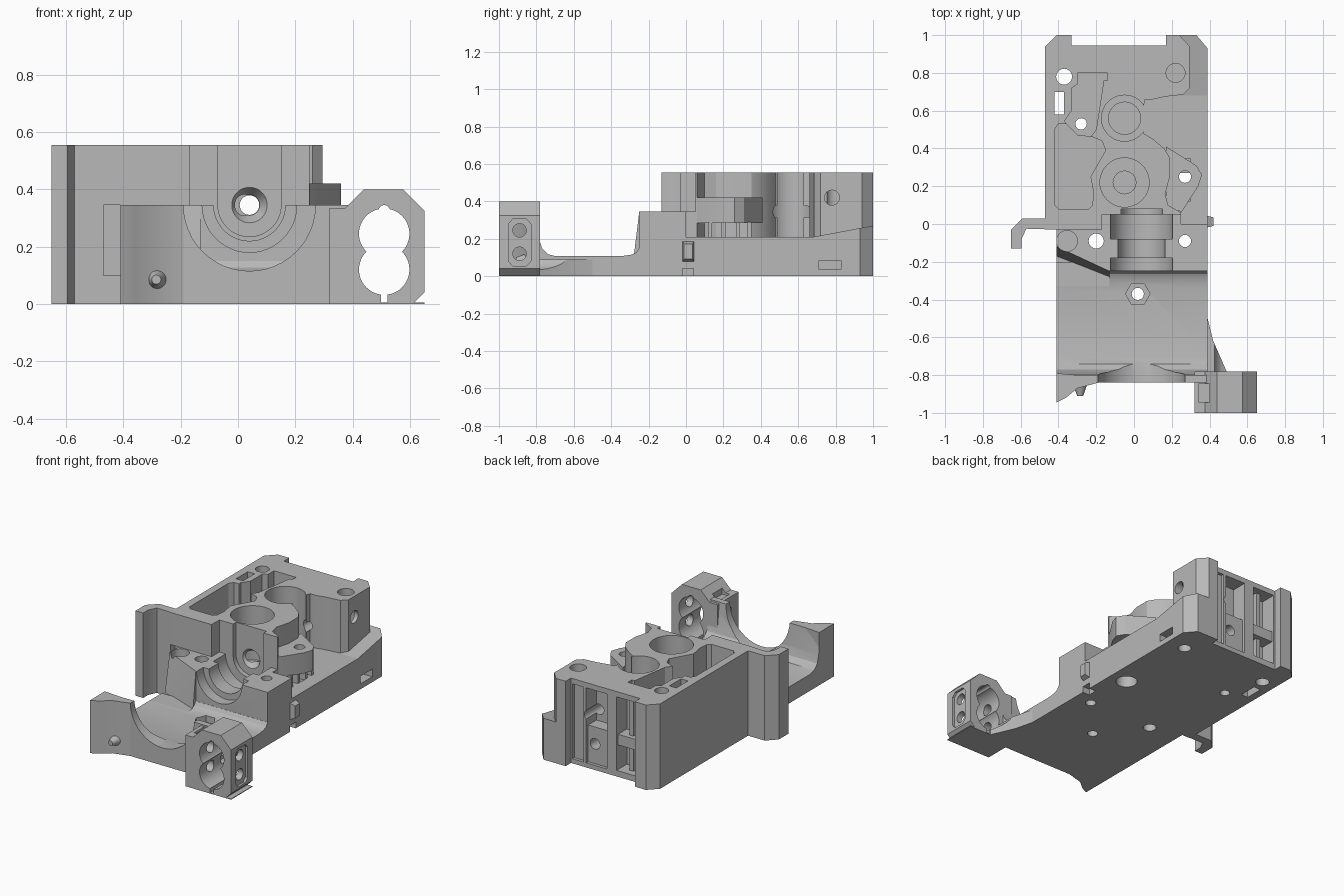
import bpy
import bmesh
import math
from mathutils import Vector

old = bpy.data.objects.get("Cube")
if old:
    bpy.data.objects.remove(old, do_unlink=True)

grey = bpy.data.materials.new("grey plastic")
grey.use_nodes = True
tone = (.48, .48, .48, 1)
grey.diffuse_color = tone
grey.node_tree.nodes["Principled BSDF"].inputs["Base Color"].default_value = tone
parts = []


def prism(name, axis, points, low, high, taper=1):
    """Extrude a flat outline along an axis; taper scales the far end."""
    place = {"x": lambda a, b, h: (h, a, b),
             "y": lambda a, b, h: (a, h, b),
             "z": lambda a, b, h: (a, b, h)}[axis]
    n = len(points)
    ca, cb = sum(p[0] for p in points) / n, sum(p[1] for p in points) / n
    bm = bmesh.new()
    near = [bm.verts.new(place(a, b, low)) for a, b in points]
    far = [bm.verts.new(place(ca + (a - ca) * taper, cb + (b - cb) * taper, high))
           for a, b in points]
    bm.faces.new(near)
    bm.faces.new(far)
    for i in range(n):
        j = (i + 1) % n
        bm.faces.new((near[i], near[j], far[j], far[i]))
    bmesh.ops.recalc_face_normals(bm, faces=bm.faces)
    mesh = bpy.data.meshes.new(name)
    bm.to_mesh(mesh)
    bm.free()
    obj = bpy.data.objects.new(name, mesh)
    bpy.context.scene.collection.objects.link(obj)
    return obj


def part(*args, **kw):
    obj = prism(*args, **kw)
    obj.data.materials.append(grey)
    parts.append(obj)
    return obj


def rect(a, b, c, d):
    return [(a, c), (b, c), (b, d), (a, d)]


def circle(a, b, r, n=48):
    return [(a + r * math.cos(math.tau * i / n), b + r * math.sin(math.tau * i / n))
            for i in range(n)]


def cut(targets, axis, points, low, high, taper=1):
    """Subtract a prism from each target and bake the result."""
    tool = prism("cutter", axis, points, low, high, taper)
    tool.hide_render = True
    for obj in targets:
        mod = obj.modifiers.new("cut", "BOOLEAN")
        mod.operation, mod.solver, mod.object = "DIFFERENCE", "EXACT", tool
        graph = bpy.context.evaluated_depsgraph_get()
        mesh = bpy.data.meshes.new_from_object(obj.evaluated_get(graph))
        obj.modifiers.clear()
        obj.data = mesh
    bpy.data.objects.remove(tool, do_unlink=True)


# Lower body and its sloped side ledge
back_edge = [(.17, 1), (.17, .945), (-.33, .945), (-.33, 1), (-.41, 1), (-.47, .94)]
base = part("lower_body", "z", [(-.47, -.03), (.39, -.03), (.39, .93), (.33, 1)] + back_edge, 0, .21)
ledge = part("side_ledge", "x", [(.68, .15), (1, .15), (1, .27), (.68, .21)], .2, .39)
cut([ledge], "z", [(.3, 1.035), (.42, .895), (.5, 1.1)], 0, .5)

# Upper body with the open right side
upper = part("upper_body", "z", [
    (-.47, -.03), (.25, -.03), (.25, .06), (.18, .1), (.165, .16), (.19, .25), (.19, .35),
    (.16, .4), (.1, .45), (.05, .48), (.05, .62), (.06, .66), (.1, .66), (.17, .675), (.26, .685),
    (.295, .72), (.295, .94), (.24, 1)] + back_edge, .21, .555)
body = [base, upper]

# Side lug on small fins
lug = part("side_lug", "z", [(.17, .085), (.24, .07), (.25, .06), (.34, .2), (.36, .26), (.33, .31),
                             (.17, .41)], .285, .42)
for y in (.12, .19, .27, .33):
    part("lug_fin", "z", rect(.15, .3, y, y + .02), .2, .29)

# Deep pocket along the left wall and the lever pocket
cut(body, "z", [(-.4, .08), (-.24, .08), (-.22, .1), (-.215, .17), (-.23, .25), (-.19, .32),
                (-.15, .39), (-.17, .44), (-.22, .46), (-.3, .47), (-.36, .53), (-.4, .53),
                (-.42, .5), (-.42, .1)], .12, .6)
cut([upper], "z", [(-.33, .6), (-.365, .55), (-.36, .5), (-.32, .46), (-.28, .45), (-.23, .46),
                   (-.2, .5), (-.16, .76), (-.14, .76), (-.14, .8), (-.3, .8), (-.3, .74),
                   (-.33, .72)], .26, .6)

# Gear bores
cut(body, "z", circle(-.05, .22, .13), .2, .6)
cut([base], "z", circle(-.05, .22, .06), .08, .3)
cut([upper], "z", circle(-.05, .56, .122), .2, .6)
cut([base], "z", circle(-.05, .56, .085), .1, .3)

# Front mount with a steep slanted left shoulder
mount = part("nozzle_mount", "z", [(-.41, -.12), (-.13, -.25), (.39, -.25), (.39, 0), (-.41, 0)], 0, .345)
shoulder = bmesh.new()
for p in [(-.41, -.12, .345), (-.13, -.25, .345), (-.41, -.13, .17), (-.13, -.255, .17),
          (-.41, -.17, .1), (-.13, -.28, .1), (-.41, -.05, .1), (-.13, -.05, .1),
          (-.13, -.05, .345), (-.41, -.05, .345)]:
    shoulder.verts.new(Vector(p))
bmesh.ops.convex_hull(shoulder, input=shoulder.verts)
slope = part("mount_slope", "z", rect(0, 1, 0, 1), 0, 1)
shoulder.to_mesh(slope.data)
shoulder.free()

# Scooped duct floor with front wall
scoop = part("duct_scoop", "x", [
    (-.84, 0), (-.02, 0), (-.02, .1), (-.2, .1), (-.2, .15), (-.251, .15), (-.265, .128),
    (-.29, .115), (-.34, .108), (-.7, .108), (-.74, .118), (-.77, .15), (-.785, .2), (-.8, .345),
    (-.84, .345)], -.41, .39)
cut([scoop], "z", [(-.42, -.33), (-.13, -.33), (-.13, -.25), (-.42, -.11)], .108, .3)
corner = part("front_corner", "z", [(-.41, -.945), (-.36, -.92), (-.3, -.87), (-.19, -.84),
                                    (-.19, -.81), (-.41, -.79)], 0, .345)
flare = part("duct_flare", "z", [(.35, -.5), (.39, -.5), (.42, -.62), (.49, -.78), (.35, -.78)],
             0, .09)

# Stepped half-round seat for the nozzle, filament funnel and channel
front = [mount, base, upper, slope]
axis_x, axis_z = .04, .345
cut(front + [scoop], "y", circle(axis_x, axis_z, .165), -.3, -.18)
cut(front, "y", circle(axis_x, axis_z, .125), -.2, -.07)
cut(front, "y", circle(axis_x, axis_z, .165), -.08, .05)
cut([upper], "z", rect(-.17, .26, -.1, .05), .345, .6)
cut(body, "y", circle(axis_x, axis_z, .11), .03, .08)
cut([upper], "z", rect(-.07, .15, 0, .08), .345, .6)
cut(body, "y", circle(axis_x, axis_z, .065), .075, .12, taper=.55)
cut([upper], "y", circle(axis_x, axis_z, .034), .06, 1.1)
cut([scoop, corner], "y", circle(axis_x, axis_z, .23), -1, -.7)
part("front_bump", "y", circle(-.285, .085, .04, 24), -.84, -.91, taper=.4)

# Sensor holder with twin bores, slit and screw recesses
holder = part("sensor_holder", "y", [(.32, 0), (.61, 0), (.65, .04), (.65, .325), (.575, .4), (.44, .4),
                                     (.375, .335), (.32, .335)], -1, -.78)
part("holder_skirt", "z", rect(.32, .65, -1, -.78), 0, .005)
for z in (.12, .245):
    cut([holder, flare], "y", circle(.51, z, .088), -1.1, -.4)
cut([holder], "y", circle(.51, .325, .02, 24), -1.1, -.7)
cut([holder], "z", rect(.498, .522, -1.1, -.7), -.1, .1)
cut([holder], "z", rect(.345, .4, -.945, -.845), .32, .5)
slot = [(-.89 + .06 * a, .18 + .125 * b) for a, b in
        ((-1, -.8), (-.6, -1), (.6, -1), (1, -.8), (1, .8), (.6, 1), (-.6, 1), (-1, .8))]
cut([holder], "x", slot, .635, .7)
for z in (.12, .245):
    cut([holder, scoop], "x", circle(-.89, z, .036, 32), .28, .7)

# Left wing with hooked end
wing = part("left_wing", "z", [(-.65, -.13), (-.595, -.13), (-.595, -.08), (-.57, -.025), (-.4, -.03),
                               (-.4, .03), (-.59, .03), (-.65, -.03)], 0, .555)
cut([wing, base, upper], "z", rect(-.47, -.41, -.1, .02), .1, .345)
part("catch_peg", "x", rect(-.02, .045, .075, .19), .38, .42, taper=.7)

# Screw holes right through
for x, y, r in ((-.37, .78, .042), (-.28, .53, .03), (.27, .25, .032), (.27, -.09, .032),
                (-.2, -.09, .04), (.02, -.37, .032)):
    for obj in (base, upper, lug, mount, scoop, slope):
        xs = [v.co.x for v in obj.data.vertices]
        ys = [v.co.y for v in obj.data.vertices]
        if min(xs) < x < max(xs) and min(ys) < y < max(ys):
            cut([obj], "z", circle(x, y, r, 32), -.1, .7)

# Nut recess, blind holes and the square slot
cut([scoop], "z", circle(.02, -.37, .065, 6), .07, .3)
cut([mount, slope], "z", circle(-.355, -.09, .055, 32), .25, .4)
cut([upper], "z", circle(.22, .8, .05, 32), .3, .6)
cut([base], "z", circle(.27, .25, .065, 32), -.1, .08)
cut([base], "z", circle(.26, .79, .04, 32), -.1, .08)
cut(body, "z", rect(-.42, -.37, .58, .7), -.1, .7)

# Side recesses
cut([base], "x", rect(.71, .83, .035, .085), .3, .5)
cut([base, mount, scoop], "x", rect(-.02, .04, -.1, .04), .34, .5)
cut([upper], "x", circle(.78, .42, .04, 32), .2, .5)

# Rear recesses with a screw block, groove and ribs
cut([upper], "y", rect(-.09, .06, .27, .52), .84, 1.1)
cut(body, "y", rect(-.09, .06, .03, .28), .925, 1.1)
cut(body, "y", rect(.08, .16, .03, .52), .925, 1.1)
cut([base], "y", circle(.01, .16, .035, 32), .8, 1.1)
cut(body, "y", rect(-.32, -.16, .04, .52), .84, 1.1)
part("rear_shelf", "y", rect(-.33, -.15, .2, .27), .83, .93)
part("rear_post", "z", rect(-.25, -.22, .83, .9), .03, .53)

# Smooth round walls, keep real edges crisp
for obj in parts:
    mesh = obj.data
    if not mesh.materials:
        mesh.materials.append(grey)
    mesh.polygons.foreach_set("use_smooth", [True] * len(mesh.polygons))
    mesh.set_sharp_from_angle(angle=math.radians(25))
    mesh.update()
